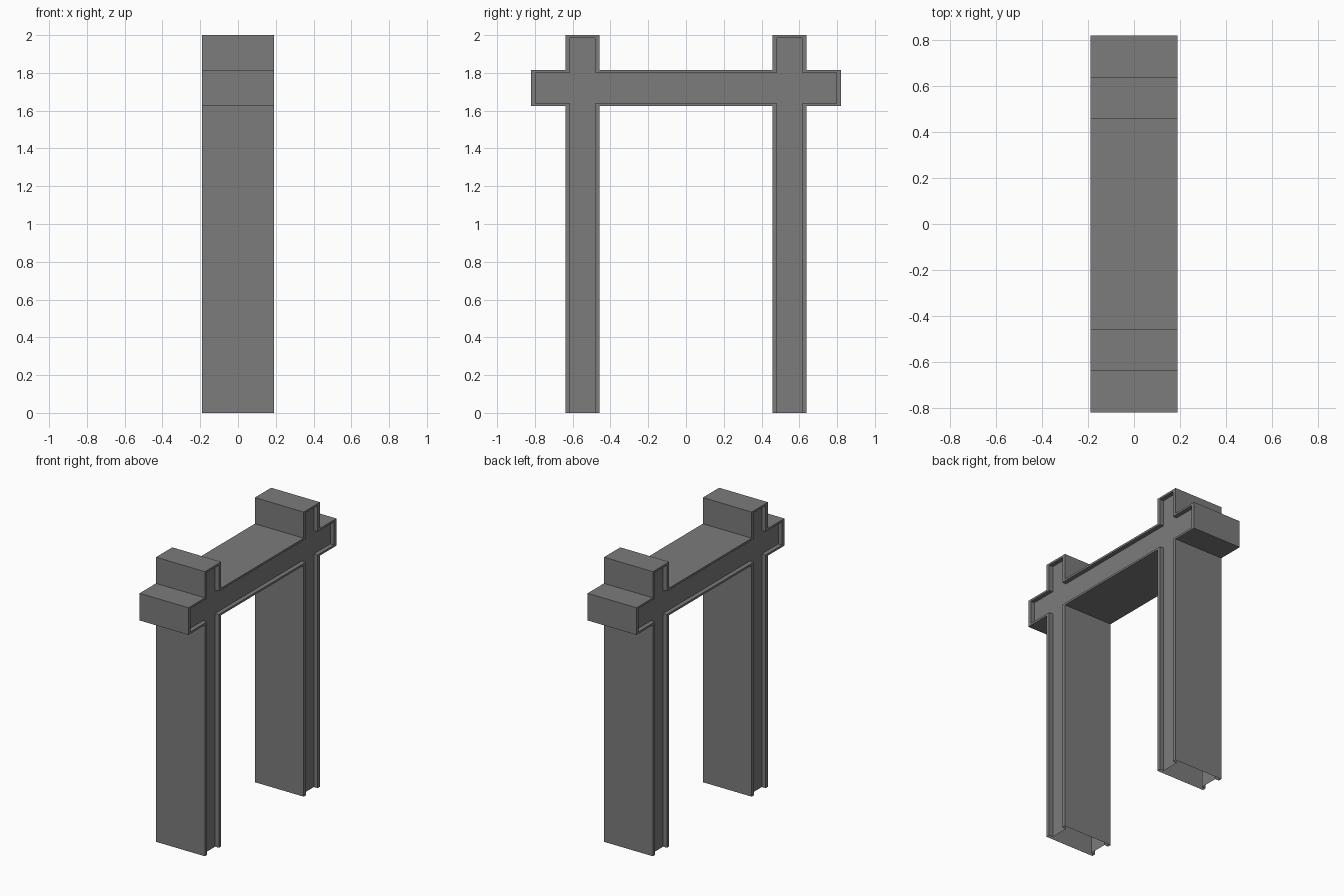
import bpy, bmesh

if "Cube" in bpy.data.objects:
    bpy.data.objects.remove(bpy.data.objects["Cube"])

HALF_X = 0.19    # half depth of the gate
RECESS = 0.03    # how far the face panels sink in
IY, IZ = 0.025, 0.014   # rim widths


def outline(iy=0.0, iz=0.0):
    """Gate silhouette (y, z), shrunk by the rim widths; starts and ends at the feet."""
    inner, outer, end = 0.458 + iy, 0.639 - iy, 0.821 - iy
    low, high, top = 1.625 + iz, 1.816 - iz, 2.0 - iz
    # the opening grows on both sides of the leg, so the inner edge moves outwards
    half = [(inner, 0), (outer, 0), (outer, low), (end, low), (end, high),
            (outer, high), (outer, top), (inner, top), (inner, high)]
    left = [(-y, z) for y, z in reversed(half)]
    return half + left + [(-inner, low), (inner, low)]


def ring(bm, x, pts):
    return [bm.verts.new((x, y, z)) for y, z in pts]


def bridge(bm, a, b):
    n = len(a)
    for i in range(n):
        j = (i + 1) % n
        # the feet stay open underneath
        if a[i].co.z == 0 and a[j].co.z == 0:
            continue
        bm.faces.new((a[i], a[j], b[j], b[i]))


# Open-footed gate shell: panel, recess wall, rim, outside, and the same mirrored
bm = bmesh.new()
full, small = outline(), outline(IY, IZ)
rings = [ring(bm, x, p) for x, p in (
    (-HALF_X + RECESS, small), (-HALF_X, small), (-HALF_X, full),
    (HALF_X, full), (HALF_X, small), (HALF_X - RECESS, small))]
for a, b in zip(rings, rings[1:]):
    bridge(bm, a, b)
for r in (rings[0], rings[-1]):
    bm.faces.new(r)
bm.normal_update()
bmesh.ops.recalc_face_normals(bm, faces=bm.faces)

mesh = bpy.data.meshes.new("gate_frame")
bm.to_mesh(mesh)
bm.free()
gate = bpy.data.objects.new("gate_frame", mesh)
bpy.context.collection.objects.link(gate)

# Dark grey paint
paint = bpy.data.materials.new("dark_grey")
paint.diffuse_color = (0.2, 0.2, 0.2, 1)
paint.use_nodes = True
paint.node_tree.nodes["Principled BSDF"].inputs["Base Color"].default_value = paint.diffuse_color
mesh.materials.append(paint)
